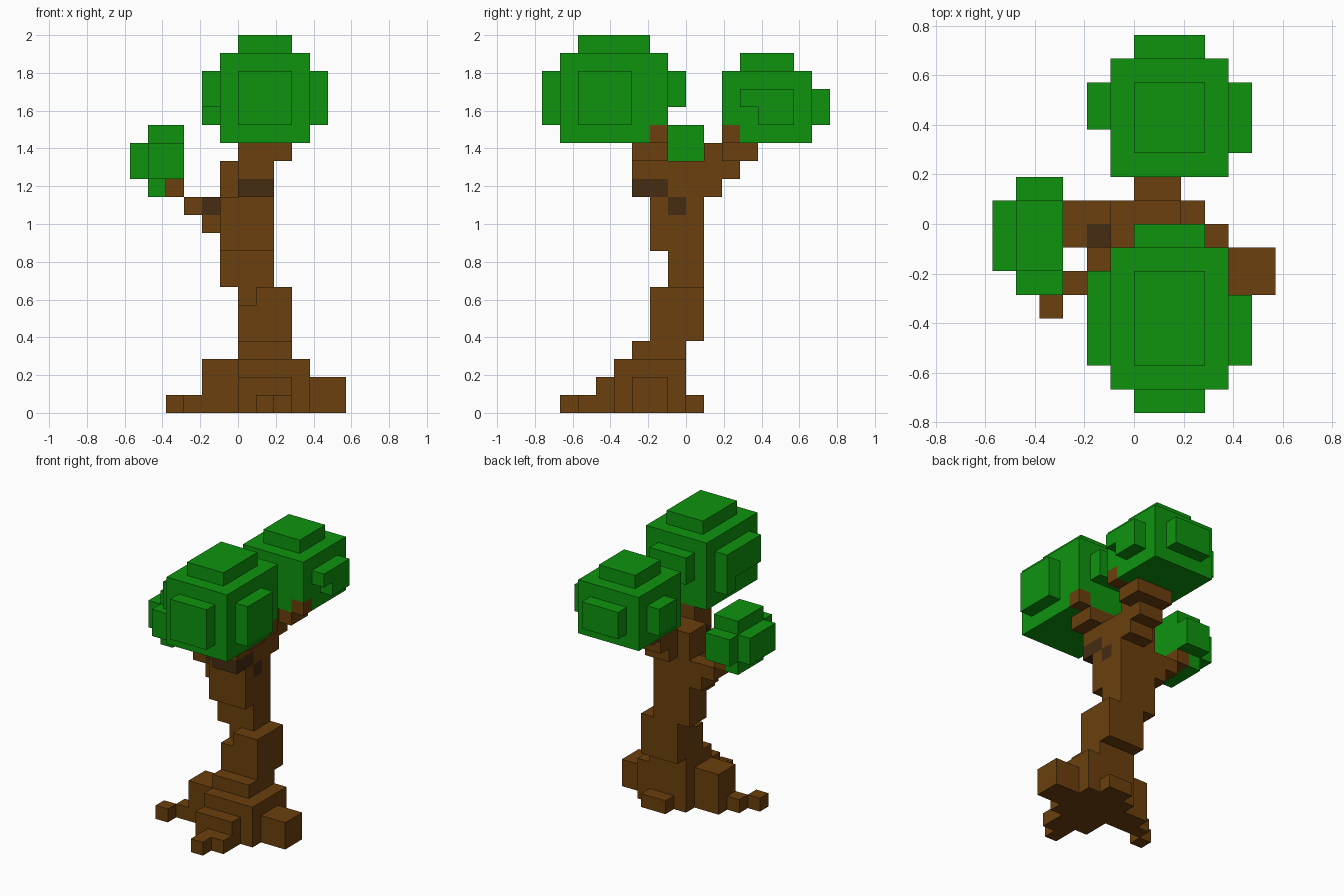
import bpy, bmesh
from itertools import product
from mathutils import Vector

cube = bpy.data.objects.get("Cube")
if cube:
    bpy.data.objects.remove(cube, do_unlink=True)

V = 2.0 / 21.0  # edge length of one block
cells = {}      # block position -> (part, colour)


def material(name, rgb):
    m = bpy.data.materials.new(name)
    m.use_nodes = True
    m.diffuse_color = (*rgb, 1)
    m.node_tree.nodes["Principled BSDF"].inputs["Base Color"].default_value = (*rgb, 1)
    return m


MATS = {
    "bark": material("bark_brown", (0.147, 0.051, 0.0044)),
    "dark": material("dark_bark", (0.058, 0.025, 0.006)),
    "leaf": material("leaf_green", (0.0045, 0.296, 0.0045)),
}


def box(part, colour, corner, size):
    """Fill a box of blocks."""
    for offset in product(*map(range, size)):
        cells[tuple(a + b for a, b in zip(corner, offset))] = (part, colour)


def crown(part, corner, size, sides):
    """Leafy core with a one-block plate, inset by one block, on each side."""
    box(part, "leaf", corner, size)
    for axis, sign in sides:
        at = [c + 1 for c in corner]
        dims = [s - 2 for s in size]
        at[axis] = corner[axis] + (size[axis] if sign > 0 else -1)
        dims[axis] = 1
        box(part, "leaf", at, dims)


def chip(corner, size):
    """Remove a box of blocks."""
    for offset in product(*map(range, size)):
        cells.pop(tuple(a + b for a, b in zip(corner, offset)), None)


def sweep(part, size, path):
    """Repeat one box of bark along a path."""
    for corner in path:
        box(part, "bark", corner, size)


# Two big crowns with a few chipped plates
LEFT, RIGHT, FRONT, BACK, TOP = (0, 1), (0, -1), (1, -1), (1, 1), (2, 1)
crown("front_foliage", (-1, -7, 15), (5, 6, 5), (LEFT, RIGHT, FRONT, BACK, TOP))
chip((0, -1, 16), (3, 1, 1))
chip((4, -3, 16), (1, 1, 3))
chip((-2, -6, 16), (1, 3, 1))
crown("back_foliage", (-1, 2, 15), (5, 5, 4), (LEFT, RIGHT, BACK, TOP))
chip((4, 3, 16), (1, 1, 1))
chip((-2, 3, 16), (1, 1, 2))

# Small crown on the side branch
box("side_foliage", "leaf", (-5, -2, 13), (2, 3, 3))
box("side_foliage", "leaf", (-5, -3, 13), (2, 5, 2))
box("side_foliage", "leaf", (-6, -2, 13), (1, 3, 2))
box("side_foliage", "leaf", (-5, -2, 12), (1, 3, 1))

# Roots stand on the ground: x, y, width, depth, height
for x, y, w, d, h in ((0, -4, 4, 4, 3), (-2, -3, 2, 2, 3), (4, -3, 2, 2, 2),
                      (0, -5, 3, 1, 2), (1, -6, 2, 1, 1), (1, 0, 2, 1, 1)):
    box("roots", "bark", (x, y, 0), (w, d, h))
sweep("roots", (1, 1, 1), ((1, -7, 0), (-3, -3, 0), (-4, -4, 0)))

# Leaning trunk as stacked sections: x, y, depth, height
z = 3
for x, y, d, h in ((0, -3, 3, 1), (0, -2, 3, 3), (-1, -1, 2, 2),
                   (-1, -2, 3, 3), (-1, -1, 2, 2)):
    box("trunk", "bark", (x, y, z), (3, d, h))
    z += h
chip((0, -2, 6), (1, 1, 1))

# Branches, the back one growing by a block per step
sweep("front_branch", (2, 2, 1),
      [(0, -3, z) for z in (12, 13, 14)] + [(1, -3, 14)])
box("front_branch", "bark", (3, -2, 15), (1, 1, 1))
for step in range(3):
    box("back_branch", "bark", (0, 1, 12 + step), (2, 1 + step, 1))
box("back_branch", "bark", (2, 2, 14), (1, 2, 1))
box("back_branch", "bark", (3, 2, 15), (1, 1, 1))
sweep("side_branch", (1, 2, 1),
      ((-2, -1, 10), (-2, -1, 11), (-3, -1, 11), (-4, -1, 12)))

# Dark knots in the bark
for knot in ((-2, -1, 11), (0, -3, 12), (1, -3, 12), (1, -2, 12), (1, -1, 11)):
    cells[knot] = (cells[knot][0], "dark")


def build(part):
    """Make one object from the exposed sides of its blocks."""
    own = {c: colour for c, (owner, colour) in cells.items() if owner == part}
    colours = sorted(set(own.values()))
    bm = bmesh.new()
    for c, colour in own.items():
        middle = Vector(c) + Vector((0.5, 0.5, 0.5))
        for axis, sign in product(range(3), (-1, 1)):
            beside = list(c)
            beside[axis] += sign
            if tuple(beside) in cells:
                continue
            n = Vector((0, 0, 0))
            n[axis] = sign
            u = Vector((n.y, n.z, n.x))
            w = n.cross(u)
            ring = [(n + s * u + t * w) / 2
                    for s, t in ((-1, -1), (1, -1), (1, 1), (-1, 1))]
            face = bm.faces.new([bm.verts.new((middle + p) * V) for p in ring])
            face.material_index = colours.index(colour)
    bmesh.ops.remove_doubles(bm, verts=bm.verts, dist=1e-4)
    mesh = bpy.data.meshes.new(part)
    bm.to_mesh(mesh)
    bm.free()
    for colour in colours:
        mesh.materials.append(MATS[colour])
    bpy.context.collection.objects.link(bpy.data.objects.new(part, mesh))


for name in sorted({owner for owner, colour in cells.values()}):
    build(name)
